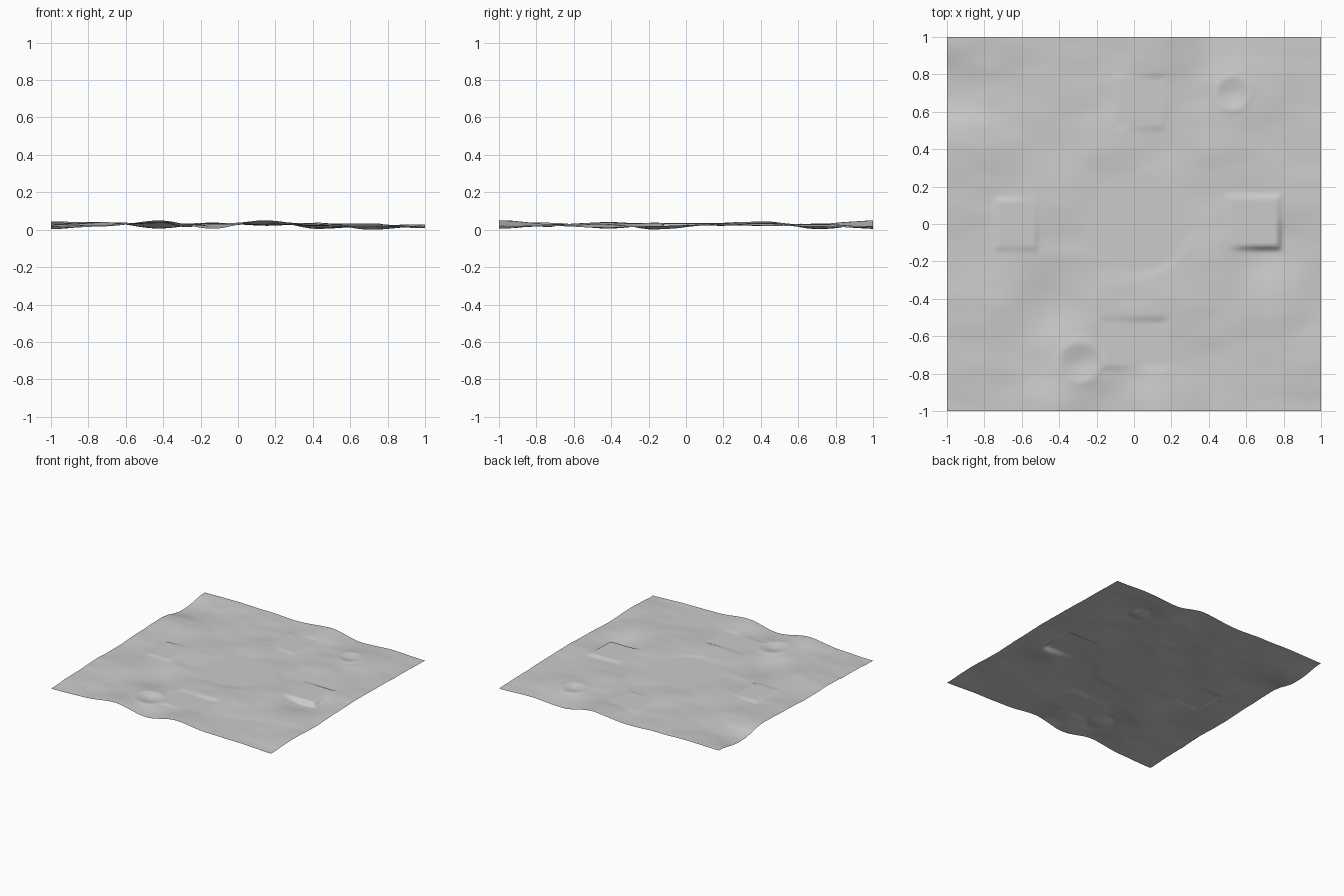
import bpy, bmesh, math
from mathutils import noise, Vector

cube = bpy.data.objects.get("Cube")
if cube:
    bpy.data.objects.remove(cube)

# Broad hill heights in thousandths, rows from front to back
HILLS = [
    [15, 22, 55, 12, 55, 30, 25, 15],
    [25, 32, 40, 28, 36, 26, 28, 25],
    [34, 45, 12, 40, 46, 38, 36, 16],
    [30, 36, 30, 34, 36, 42, 5, 26],
    [42, 32, 42, 32, 34, 30, 28, 34],
    [50, 44, 32, 42, 28, 40, 26, 28],
    [8, 30, 38, 30, 38, 30, 36, 22],
    [40, 44, 40, 29, 56, 10, 24, 15],
]
# Level pads: centre x, y, half width, half depth, height
PADS = [
    (-0.63, 0.0, 0.11, 0.135, 0.042),
    (0.64, 0.01, 0.14, 0.14, 0.038),
    (0.0, -0.64, 0.17, 0.13, 0.034),
    (0.03, 0.65, 0.13, 0.14, 0.036),
]
# Craters: centre x, y, radius, depth
CRATERS = [(-0.29, -0.74, 0.11, 0.014), (0.53, 0.70, 0.09, 0.012)]


def ease(t):
    t = max(0.0, min(1.0, t))
    return t * t * (3 - 2 * t)


def mix(a, b, t):
    return a + (b - a) * t


def hills(x, y):
    u, v = (x + 1) * 3.5, (y + 1) * 3.5
    i, j = min(6, int(u)), min(6, int(v))
    s, t = ease(u - i), ease(v - j)
    low = mix(HILLS[j][i], HILLS[j][i + 1], s)
    high = mix(HILLS[j + 1][i], HILLS[j + 1][i + 1], s)
    return mix(low, high, t) / 1000


def height(x, y):
    z = hills(x, y) + 0.003 * noise.noise(Vector((x * 5, y * 9, 2)))
    # Crater bowls with a slight lip
    for cx, cy, r, depth in CRATERS:
        d = math.hypot(x - cx, y - cy) / r
        z -= depth * (1 - ease(d))
        z += 0.003 * math.exp(-((d - 1) * 5) ** 2)
    # Flattened pads and round central clearing
    for cx, cy, w, h, level in PADS:
        d = max(abs(x - cx) - w, abs(y - cy) - h)
        z = mix(level, z, ease(d / 0.035 + 0.5))
    d = math.hypot(x - 0.02, y - 0.01)
    z = mix(0.034, z, ease((d - 0.25) / 0.06))
    return max(0.0, min(0.065, z))


# Terrain sheet
bm = bmesh.new()
bmesh.ops.create_grid(bm, x_segments=140, y_segments=140, size=1)
for v in bm.verts:
    v.co.z = height(v.co.x, v.co.y)
base = min(v.co.z for v in bm.verts)
for v in bm.verts:
    v.co.z -= base
for f in bm.faces:
    f.smooth = True
mesh = bpy.data.meshes.new("terrain")
bm.to_mesh(mesh)
bm.free()
terrain = bpy.data.objects.new("terrain", mesh)
bpy.context.collection.objects.link(terrain)

# Plain grey ground colour
grey = bpy.data.materials.new("ground grey")
grey.use_nodes = True
colour = (0.6, 0.6, 0.6, 1)
grey.diffuse_color = colour
grey.node_tree.nodes["Principled BSDF"].inputs["Base Color"].default_value = colour
mesh.materials.append(grey)
